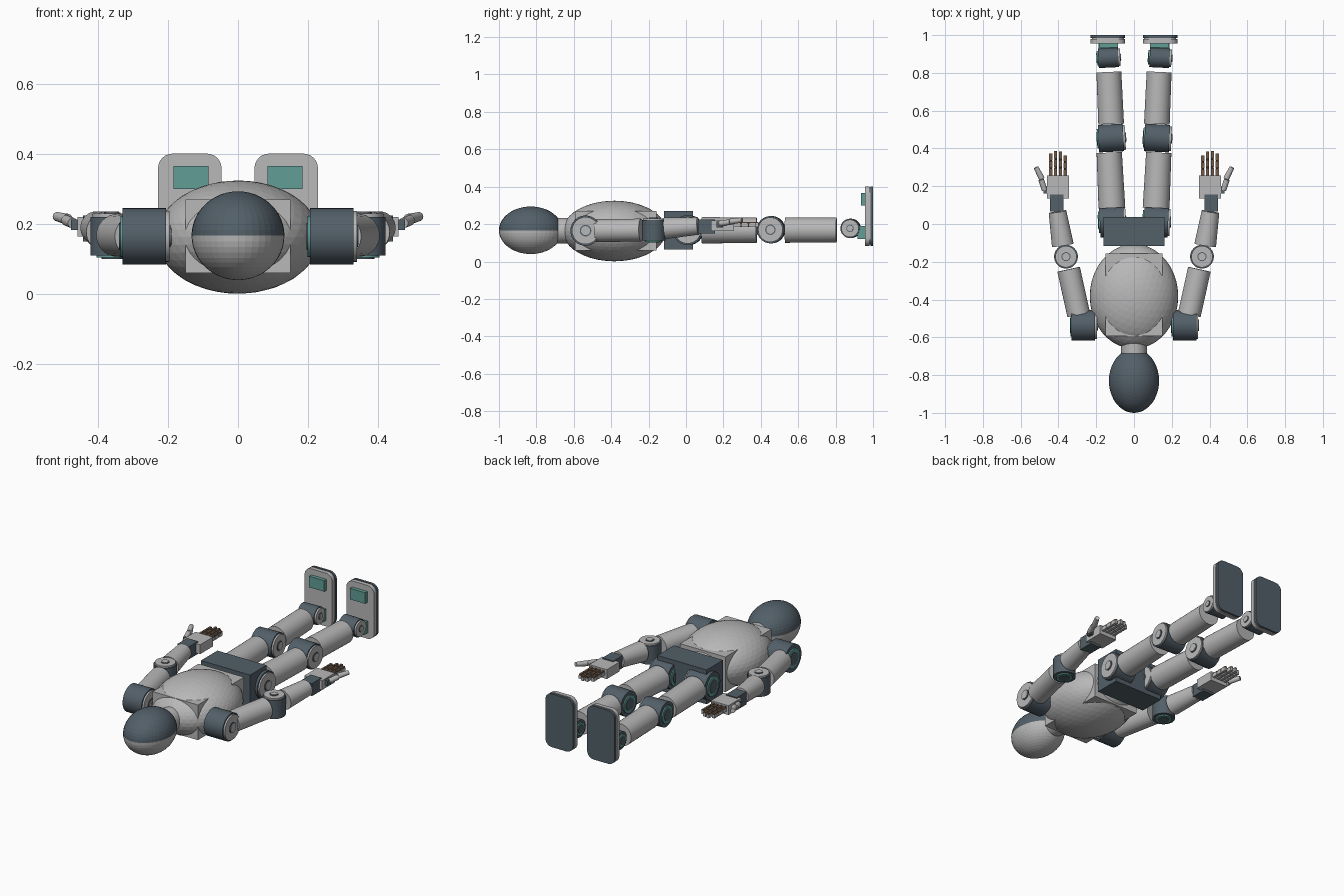
import bpy, bmesh, math
from mathutils import Vector, Matrix

cube = bpy.data.objects.get("Cube")
if cube:
    bpy.data.objects.remove(cube, do_unlink=True)


def material(name, r, g, b):
    m = bpy.data.materials.new(name)
    m.use_nodes = True
    m.diffuse_color = (r, g, b, 1)
    m.node_tree.nodes["Principled BSDF"].inputs["Base Color"].default_value = (r, g, b, 1)
    return m


LIGHT = material("light grey", 0.48, 0.48, 0.48)
DARK = material("slate", 0.085, 0.115, 0.14)
TEAL = material("teal", 0.12, 0.34, 0.30)
BROWN = material("brown", 0.17, 0.10, 0.06)


def finish(name, bm, *mats, smooth=False):
    mesh = bpy.data.meshes.new(name)
    bm.to_mesh(mesh)
    bm.free()
    for m in mats:
        mesh.materials.append(m)
    if smooth:
        mesh.shade_smooth()
        mesh.set_sharp_from_angle(angle=math.radians(35))
    ob = bpy.data.objects.new(name, mesh)
    bpy.context.collection.objects.link(ob)
    return ob


def box(name, centre, size, mat, round_y=0):
    """Box, optionally with the edges along y rounded."""
    bm = bmesh.new()
    bmesh.ops.create_cube(bm, size=1)
    bmesh.ops.scale(bm, vec=size, verts=bm.verts)
    if round_y:
        edges = [e for e in bm.edges
                 if abs(e.verts[0].co.y - e.verts[1].co.y) > size[1] / 2]
        bmesh.ops.bevel(bm, geom=edges, offset=round_y, segments=6,
                        profile=0.5, affect='EDGES')
    bmesh.ops.translate(bm, vec=centre, verts=bm.verts)
    return finish(name, bm, mat, smooth=bool(round_y))


def rod(name, start, end, r1, r2, mat, sides=32):
    """Capped cylinder or cone between two points."""
    a, b = Vector(start), Vector(end)
    d = b - a
    turn = Vector((0, 0, 1)).rotation_difference(d).to_matrix().to_4x4()
    bm = bmesh.new()
    bmesh.ops.create_cone(bm, cap_ends=True, segments=sides, radius1=r1, radius2=r2,
                          depth=d.length, matrix=Matrix.Translation((a + b) / 2) @ turn)
    return finish(name, bm, mat, smooth=True)


def joint(name, centre, axis, radius, half):
    """Motor drum: light cover on one end, teal ring on the other."""
    c, a = Vector(centre), Vector(axis).normalized()

    def slab(part, lo, hi, r, mat):
        rod(f"{name}_{part}", c + a * lo, c + a * hi, r, r, mat)

    slab("drum", -half, half, radius, DARK)
    slab("cover", half, half + 0.010, radius * 0.9, LIGHT)
    slab("cover_ring", half + 0.010, half + 0.013, radius * 0.38, DARK)
    slab("cover_hub", half + 0.010, half + 0.015, radius * 0.3, LIGHT)
    slab("ring", -half - 0.007, -half, radius * 0.72, TEAL)
    slab("ring_hub", -half - 0.010, -half, radius * 0.48, DARK)


# Torso shell with the inner frame corners poking through
bm = bmesh.new()
bmesh.ops.create_icosphere(bm, subdivisions=4, radius=1)
bmesh.ops.scale(bm, vec=(0.234, 0.277, 0.162), verts=bm.verts)
bmesh.ops.translate(bm, vec=(0, -0.383, 0.163), verts=bm.verts)
finish("torso_shell", bm, LIGHT)
box("torso_frame", (0, -0.375, 0.165), (0.30, 0.435, 0.21), LIGHT)
box("pelvis", (0, -0.04, 0.168), (0.325, 0.155, 0.205), DARK)

# Head with a dark upper half, and neck
bm = bmesh.new()
bmesh.ops.create_uvsphere(bm, u_segments=40, v_segments=24, radius=1)
for f in bm.faces:
    f.material_index = 1 if f.calc_center_median().z > 0 else 0
bmesh.ops.scale(bm, vec=(0.133, 0.17, 0.127), verts=bm.verts)
bmesh.ops.translate(bm, vec=(0, -0.83, 0.167), verts=bm.verts)
finish("head", bm, LIGHT, DARK)
rod("neck", (0, -0.70, 0.165), (0, -0.60, 0.165), 0.068, 0.068, LIGHT)

for s, side in ((1, "left"), (-1, "right")):
    def n(part):
        return f"{side}_{part}"

    # Arm
    joint(n("shoulder"), (s * 0.268, -0.537, 0.165), (1, 0, 0), 0.081, 0.062)
    rod(n("upper_arm"), (s * 0.293, -0.48, 0.165), (s * 0.346, -0.24, 0.168),
        0.061, 0.061, LIGHT)
    joint(n("elbow"), (s * 0.36, -0.173, 0.166), (0, 0, 1), 0.063, 0.055)
    rod(n("forearm"), (s * 0.377, -0.112, 0.178), (s * 0.405, 0.065, 0.19),
        0.058, 0.047, LIGHT)
    box(n("wrist"), (s * 0.408, 0.11, 0.188), (0.072, 0.09, 0.075), DARK)

    # Hand
    box(n("palm"), (s * 0.402, 0.195, 0.192), (0.116, 0.122, 0.056), LIGHT)
    for i in range(4):
        x = s * (0.364 + i * 0.0255)
        tip = (0.365, 0.385, 0.39, 0.375)[i]
        step = (tip - 0.255) / 3
        for k in range(3):
            y = 0.255 + (k + 0.5) * step
            box(n(f"finger_{i + 1}_segment_{k + 1}"), (x, y, 0.195),
                (0.017, step - 0.005, 0.02), LIGHT)
            box(n(f"finger_{i + 1}_pad_{k + 1}"), (x, y, 0.208),
                (0.013, step - 0.005, 0.008), BROWN)
        rod(n(f"finger_{i + 1}_core"), (x, 0.25, 0.195), (x, tip - 0.01, 0.195),
            0.007, 0.007, BROWN, 8)
    box(n("thumb_joint"), (s * 0.467, 0.18, 0.198), (0.022, 0.035, 0.03), DARK)
    rod(n("thumb_base"), (s * 0.473, 0.18, 0.203), (s * 0.492, 0.235, 0.211),
        0.015, 0.015, LIGHT, 16)
    rod(n("thumb_tip"), (s * 0.488, 0.24, 0.214), (s * 0.519, 0.30, 0.222),
        0.016, 0.013, LIGHT, 16)

    # Leg, splayed slightly outward
    tilt = (1, -0.05 * s, 0)
    joint(n("hip"), (s * 0.117, 0.012, 0.168), tilt, 0.08, 0.064)
    rod(n("thigh"), (s * 0.117, 0.085, 0.167), (s * 0.131, 0.378, 0.167),
        0.071, 0.067, LIGHT)
    joint(n("knee"), (s * 0.122, 0.455, 0.17), tilt, 0.073, 0.066)
    rod(n("shin"), (s * 0.121, 0.53, 0.168), (s * 0.133, 0.805, 0.168),
        0.068, 0.066, LIGHT)
    joint(n("ankle"), (s * 0.136, 0.88, 0.177), tilt, 0.052, 0.053)

    # Foot
    box(n("ankle_mount"), (s * 0.138, 0.938, 0.155), (0.10, 0.04, 0.07), TEAL)
    box(n("foot_plate"), (s * 0.138, 0.968, 0.243), (0.182, 0.024, 0.318), LIGHT, 0.042)
    box(n("foot_core"), (s * 0.138, 0.982, 0.243), (0.168, 0.01, 0.304), LIGHT, 0.038)
    box(n("sole"), (s * 0.138, 0.993, 0.243), (0.182, 0.014, 0.318), DARK, 0.042)
    box(n("instep_block"), (s * 0.135, 0.946, 0.333), (0.10, 0.022, 0.066), TEAL)
